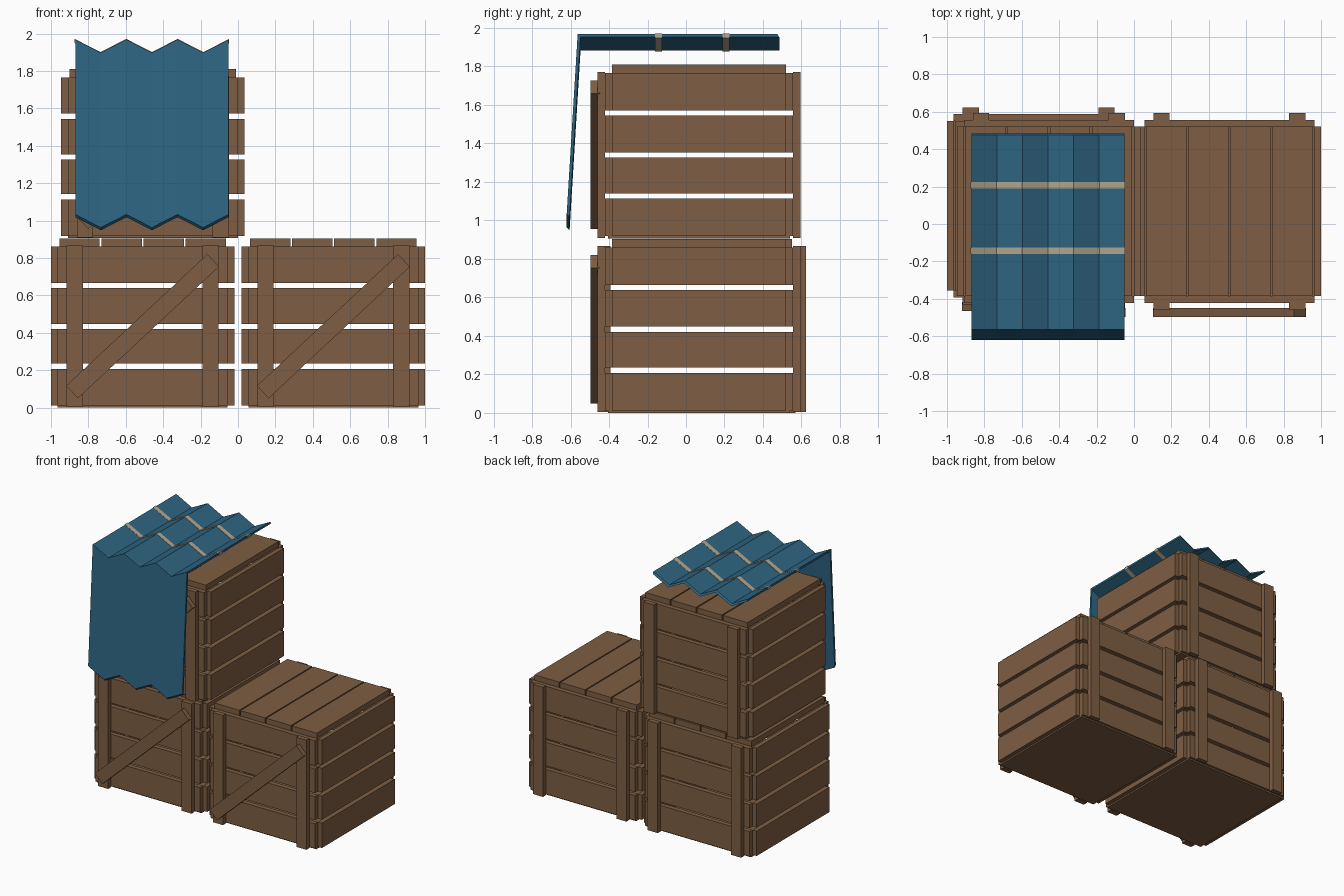
import bpy, bmesh, math
from mathutils import Matrix

if "Cube" in bpy.data.objects:
    bpy.data.objects.remove(bpy.data.objects["Cube"])


def material(name, rgb):
    m = bpy.data.materials.new(name)
    m.diffuse_color = (*rgb, 1)
    m.use_nodes = True
    m.node_tree.nodes["Principled BSDF"].inputs["Base Color"].default_value = m.diffuse_color
    return m


WOOD = material("brown wood", (0.21, 0.112, 0.056))
BLUE = material("blue tarp", (0.027, 0.130, 0.225))
BEIGE = material("beige strap", (0.45, 0.39, 0.28))


def finish(name, bm, mat, loc=(0, 0, 0)):
    bmesh.ops.recalc_face_normals(bm, faces=bm.faces)
    me = bpy.data.meshes.new(name)
    bm.to_mesh(me)
    bm.free()
    me.materials.append(mat)
    ob = bpy.data.objects.new(name, me)
    ob.location = loc
    bpy.context.collection.objects.link(ob)
    return ob


def boxes(name, ranges, loc):
    """One object holding a box for each (x0, x1, y0, y1, z0, z1)."""
    bm = bmesh.new()
    for x0, x1, y0, y1, z0, z1 in ranges:
        m = Matrix.Translation(((x0 + x1) / 2, (y0 + y1) / 2, (z0 + z1) / 2))
        bmesh.ops.create_cube(bm, size=1, matrix=m @ Matrix.Diagonal((x1 - x0, y1 - y0, z1 - z0, 1)))
    return finish(name, bm, WOOD, loc)


ROWS = [(0.012, 0.207), (0.235, 0.42), (0.448, 0.638), (0.665, 0.86)]
Y0, Y1 = -0.385, 0.52          # inner depth of a crate


def crate(tag, loc):
    # side slats, both sides
    boxes(tag + "_side_slats", [(min(s * .455, s * .49), max(s * .455, s * .49), Y0, Y1, a, b)
                                for s in (-1, 1) for a, b in ROWS], loc)
    # front and back slats
    boxes(tag + "_front_slats", [(-.455, .455, Y0 - .037, Y0, a, b) for a, b in ROWS], loc)
    boxes(tag + "_back_slats", [(-.455, .455, Y1, Y1 + .037, a, b) for a, b in ROWS], loc)
    # upright battens
    boxes(tag + "_battens", [(x - .044, x + .044, y, y + .038, 0.004, .866)
                             for x in (-.363, .363) for y in (Y0 - .075, Y1 + .036)], loc)
    # lid slats and floor panel
    boxes(tag + "_lid_slats", [(-.445 + i * .2248, -.445 + i * .2248 + .2156, Y0, Y1, .86, .903)
                               for i in range(4)], loc)
    boxes(tag + "_floor", [(-.455, .455, Y0 - .02, Y1 + .02, 0, .016)], loc)
    # diagonal brace on the front
    brace = boxes(tag + "_brace", [(-.516, .516, -.024, .024, -.046, .046)],
                  (loc[0], loc[1] - .472, loc[2] + .435))
    brace.rotation_euler = (0, -math.radians(43), 0)


crate("left_crate", (-0.51, 0.03, 0))
crate("right_crate", (0.51, 0, 0))
crate("top_crate", (-0.455, 0, 0.906))


def zigzag(name, section, mat, x0=-0.87, x1=-0.05):
    """Sweep a (y, z) section along x, stepping between ridges and valleys."""
    bm = bmesh.new()
    rings = []
    for i in range(7):
        base = 1.968 if i % 2 == 0 else 1.898
        x = x0 + (x1 - x0) * i / 6
        rings.append([bm.verts.new((x, y, base + z)) for y, z in section])
    n = len(section)
    for a, b in zip(rings, rings[1:]):
        for k in range(n):
            bm.faces.new((a[k], a[(k + 1) % n], b[(k + 1) % n], b[k]))
    bm.faces.new(rings[0])
    bm.faces.new(rings[-1])
    return finish(name, bm, mat)


# pleated tarp with its hanging front flap
zigzag("tarp", [(.475, 0), (-.563, 0), (-.62, -.935), (-.605, -.95), (-.548, -.016), (.485, -.016)], BLUE)

# straps wrapped around the tarp
for label, y in (("front_strap", -.143), ("rear_strap", .207)):
    zigzag(label, [(y - .018, .003), (y + .018, .003), (y + .018, -.02), (y - .018, -.02)],
           BEIGE, -0.873, -0.047)
